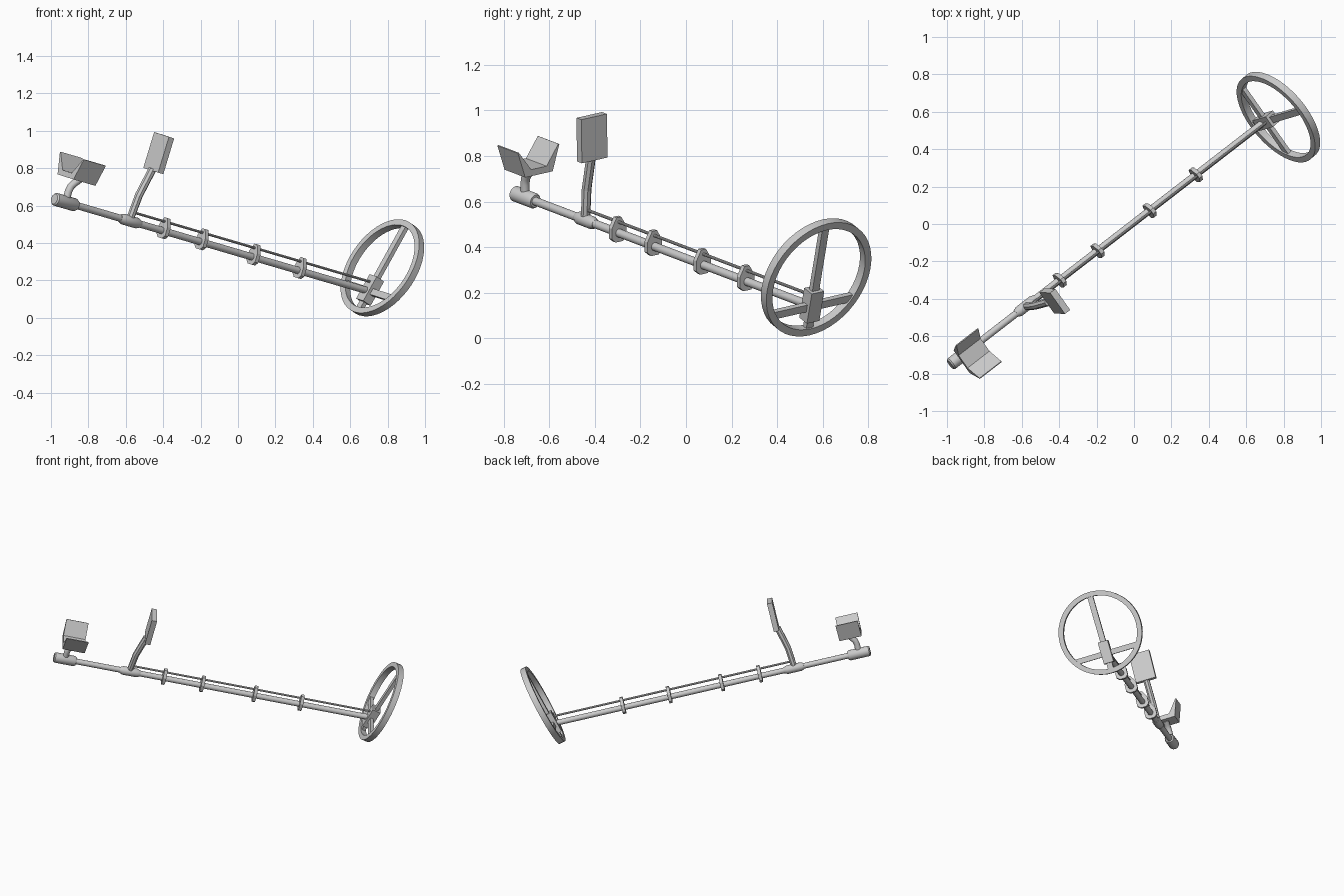
import bpy, bmesh
from math import cos, sin, pi, radians, sqrt
from mathutils import Vector, Matrix

if "Cube" in bpy.data.objects:
    bpy.data.objects.remove(bpy.data.objects["Cube"])

# Frame of the tilted, slightly rolled detector: D along shaft, S sideways, U up
A = Vector((-0.97, -0.742, 0.632))
D = Vector((0.771, 0.596, -0.226)).normalized()
s0 = D.cross(Vector((0, 0, 1))).normalized()
u0 = s0.cross(D)
ROLL = radians(10.8)
U = u0 * cos(ROLL) + s0 * sin(ROLL)
S = s0 * cos(ROLL) - u0 * sin(ROLL)
# Search coil frame, pitched down
PITCH = radians(15)
N = D * cos(PITCH) - U * sin(PITCH)
V = U * cos(PITCH) + D * sin(PITCH)


def P(t, u=0.0, s=0.0):
    return A + D * t + U * u + S * s


def finish(name, bm, smooth):
    bmesh.ops.recalc_face_normals(bm, faces=bm.faces)
    me = bpy.data.meshes.new(name)
    bm.to_mesh(me)
    bm.free()
    ob = bpy.data.objects.new(name, me)
    bpy.context.collection.objects.link(ob)
    if smooth:
        bpy.context.view_layer.objects.active = ob
        for o in bpy.context.selected_objects:
            o.select_set(False)
        ob.select_set(True)
        bpy.ops.object.shade_smooth_by_angle(angle=radians(35))
    return ob


def lathe(name, profile, origin, axis, side, up, seg=20, closed=False):
    """Revolve (radius, height) points round axis."""
    bm = bmesh.new()
    rings = [[bm.verts.new(origin + axis * h + (side * cos(a) + up * sin(a)) * r)
              for a in (2 * pi * i / seg for i in range(seg))] for r, h in profile]
    pairs = list(zip(rings, rings[1:]))
    if closed:
        pairs.append((rings[-1], rings[0]))
    else:
        bm.faces.new(rings[0])
        bm.faces.new(rings[-1])
    for a, b in pairs:
        for i in range(seg):
            j = (i + 1) % seg
            bm.faces.new((a[i], a[j], b[j], b[i]))
    return finish(name, bm, True)


def prism(name, poly, origin, side, up, axis, length):
    """Extrude a (side, up) outline along axis, centred on origin."""
    bm = bmesh.new()
    a, b = [[bm.verts.new(origin + side * x + up * y + axis * (k * length / 2))
             for x, y in poly] for k in (-1, 1)]
    bm.faces.new(a)
    bm.faces.new(b)
    for i in range(len(poly)):
        j = (i + 1) % len(poly)
        bm.faces.new((a[i], a[j], b[j], b[i]))
    return finish(name, bm, False)


def rect(w, h):
    return [(-w / 2, -h / 2), (w / 2, -h / 2), (w / 2, h / 2), (-w / 2, h / 2)]


def bent_tube(name, points, radii, seg, smooth):
    """Tube through (t, u) points lying in the D-U plane."""
    bm = bmesh.new()
    pts = [P(t, u) for t, u in points]
    rings = []
    for i, p in enumerate(pts):
        tan = (pts[min(i + 1, len(pts) - 1)] - pts[max(i - 1, 0)]).normalized()
        n = S.cross(tan).normalized()
        rings.append([bm.verts.new(p + (S * cos(a) + n * sin(a)) * radii[i])
                      for a in (2 * pi * (k + 0.5) / seg for k in range(seg))])
    bm.faces.new(rings[0])
    bm.faces.new(rings[-1])
    for a, b in zip(rings, rings[1:]):
        for i in range(seg):
            j = (i + 1) % seg
            bm.faces.new((a[i], a[j], b[j], b[i]))
    return finish(name, bm, smooth)


def mirror(half):
    return half + [(-x, y) for x, y in reversed(half) if x > 0]


HUB_T = 2.17

# Main shaft, cable rod and collars
lathe("shaft", [(0.019, 0.05), (0.019, HUB_T)], A, D, S, U)
lathe("cable_rod", [(0.007, 0.53), (0.007, HUB_T - 0.01)], P(0, 0.05), D, S, U, seg=10)
lathe("end_cap", [(0.028, -0.016), (0.035, -0.008), (0.035, 0.125), (0.028, 0.137)], A, D, S, U)
lathe("grip_sleeve", [(0.020, 0.44), (0.029, 0.46), (0.029, 0.555), (0.020, 0.58)], A, D, S, U)

# Cable clips along the shaft
clip = [(0.013, 0.072), (0.040, 0.026), (0.040, -0.022), (0.020, -0.040),
        (-0.020, -0.040), (-0.040, -0.022), (-0.040, 0.026), (-0.013, 0.072)]
for i, t in enumerate((0.742, 1.005, 1.366, 1.686)):
    prism(f"cable_clip_{i + 1}", clip, P(t), S, U, D, 0.022)

# Grip and control box
bent_tube("grip", [(0.505, 0.0), (0.516, 0.145), (0.552, 0.300)],
          [0.021, 0.022, 0.022], 8, False)
prism("control_box", rect(0.14, 0.20), P(0.561, 0.392), S, U, D, 0.036)

# Arm rest: stem and trough-shaped cup
bent_tube("armrest_stem", [(0.063, 0.0), (0.060, 0.06), (0.066, 0.09), (0.085, 0.115),
                           (0.108, 0.138)], [0.02] * 5, 14, True)
cup = [(0.075, 0.130), (0.113, 0.248), (0.108, 0.250), (0.042, 0.160),
       (-0.042, 0.160), (-0.108, 0.250), (-0.113, 0.248), (-0.075, 0.130)]
prism("armrest_cup", cup, P(0.089), S, U, D, 0.152)

# Search coil: ring, spokes and hub
hub = P(HUB_T)
DROP = 0.145
R_IN, R_OUT, HALF = 0.250, 0.283, 0.02
centre = hub + V * DROP
lathe("coil_ring", [(R_IN, -HALF), (R_OUT, -HALF), (R_OUT, HALF), (R_IN, HALF)],
      centre, N, S, V, seg=48, closed=True)
prism("coil_spoke_long", rect(0.038, 2 * R_IN + 0.02), centre, S, V, N, 0.024)
prism("coil_spoke_cross", rect(2 * sqrt(R_IN ** 2 - DROP ** 2) + 0.02, 0.036),
      hub, S, V, N, 0.024)
prism("coil_hub", rect(0.068, 0.15), hub + V * 0.008, S, V, N, 0.058)
